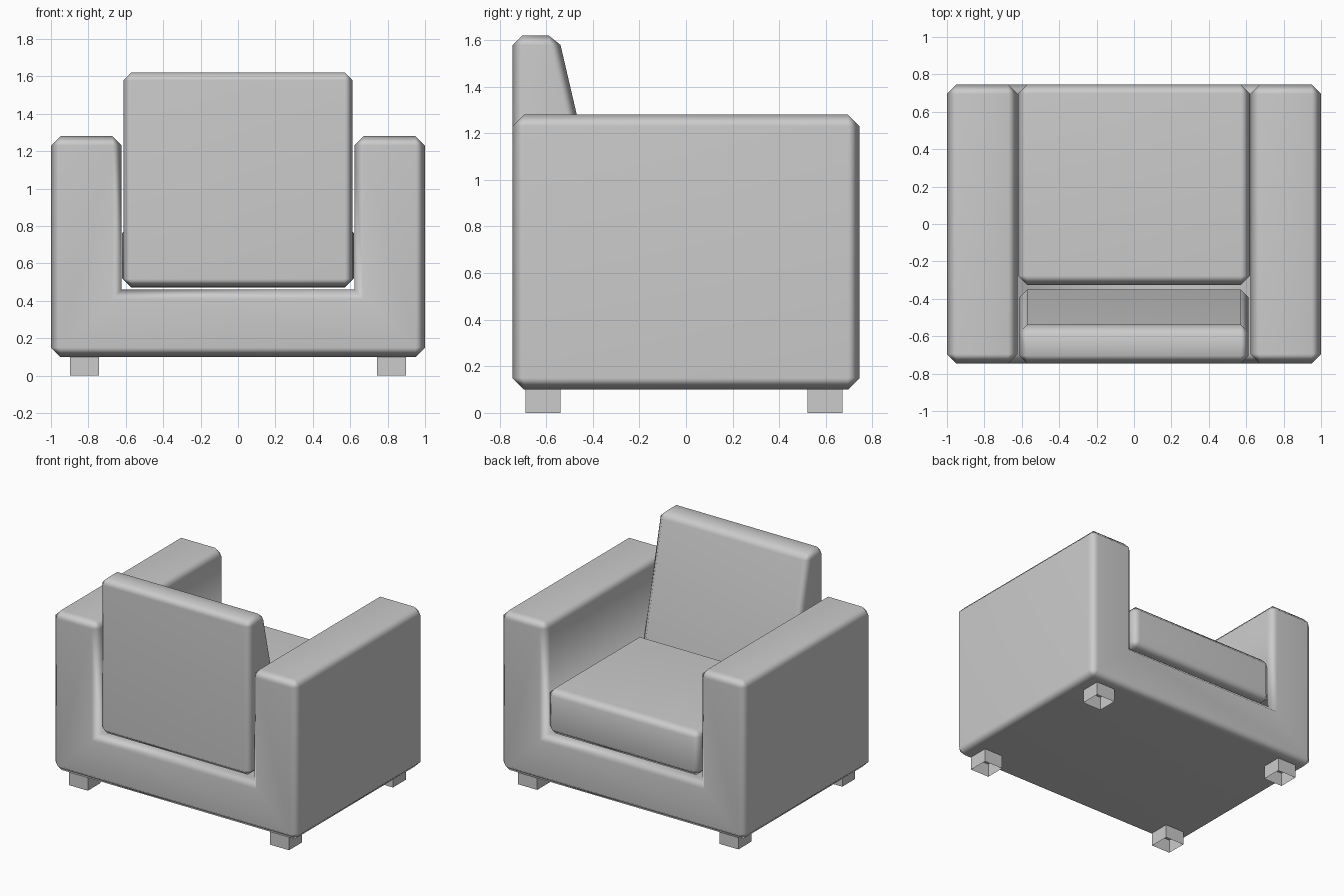
import bpy, bmesh, math

if "Cube" in bpy.data.objects:
    bpy.data.objects.remove(bpy.data.objects["Cube"])


def extrude_profile(name, pts, axis, half, bevel):
    """Extrude a closed profile symmetrically along x or y, chamfer convex edges."""
    bm = bmesh.new()

    def ring(d):
        return [bm.verts.new((d, a, z) if axis == 'x' else (a, d, z)) for a, z in pts]

    lo, hi = ring(-half), ring(half)
    bm.faces.new(lo)
    bm.faces.new(hi[::-1])
    n = len(pts)
    for i in range(n):
        j = (i + 1) % n
        bm.faces.new((lo[i], hi[i], hi[j], lo[j]))
    bmesh.ops.recalc_face_normals(bm, faces=bm.faces)
    edges = [e for e in bm.edges if e.calc_face_angle_signed() > math.radians(40)]
    bmesh.ops.bevel(bm, geom=edges, offset=bevel, segments=1, affect='EDGES')
    bmesh.ops.recalc_face_normals(bm, faces=bm.faces)
    for f in bm.faces:
        f.smooth = True
    me = bpy.data.meshes.new(name)
    bm.to_mesh(me)
    bm.free()
    ob = bpy.data.objects.new(name, me)
    bpy.context.collection.objects.link(ob)
    ob.modifiers.new("weighted_normals", 'WEIGHTED_NORMAL')
    return ob


def foot(name, x, y):
    """Short square tube, open at both ends."""
    bpy.ops.mesh.primitive_cube_add(size=1, location=(x, y, 0.05))
    ob = bpy.context.object
    ob.name = name
    ob.scale = (0.155, 0.15, 0.1)
    bm = bmesh.new()
    bm.from_mesh(ob.data)
    caps = [f for f in bm.faces if abs(f.normal.z) > 0.5]
    bmesh.ops.delete(bm, geom=caps, context='FACES_ONLY')
    bm.to_mesh(ob.data)
    bm.free()


# U-shaped frame: two arms and the base in one piece
right = [(1, 0.10), (1, 1.28), (0.622, 1.28), (0.622, 0.46)]
frame = right + [(-x, z) for x, z in reversed(right)]
extrude_profile("arm_frame", frame, 'y', 0.745, 0.05)

# Seat cushion
seat = [(-0.325, 0.47), (0.745, 0.47), (0.745, 0.81), (-0.325, 0.81)]
extrude_profile("seat_cushion", seat, 'x', 0.619, 0.048)

# Leaning back cushion, upright behind the seat
back = [(-0.745, 0.475), (-0.35, 0.475), (-0.35, 0.77), (-0.548, 1.62), (-0.745, 1.62)]
extrude_profile("back_cushion", back, 'x', 0.613, 0.042)

# Feet
for side, x in (("left", -0.82), ("right", 0.82)):
    for end, y in (("rear", -0.613), ("front", 0.597)):
        foot(f"{end}_{side}_foot", x, y)
